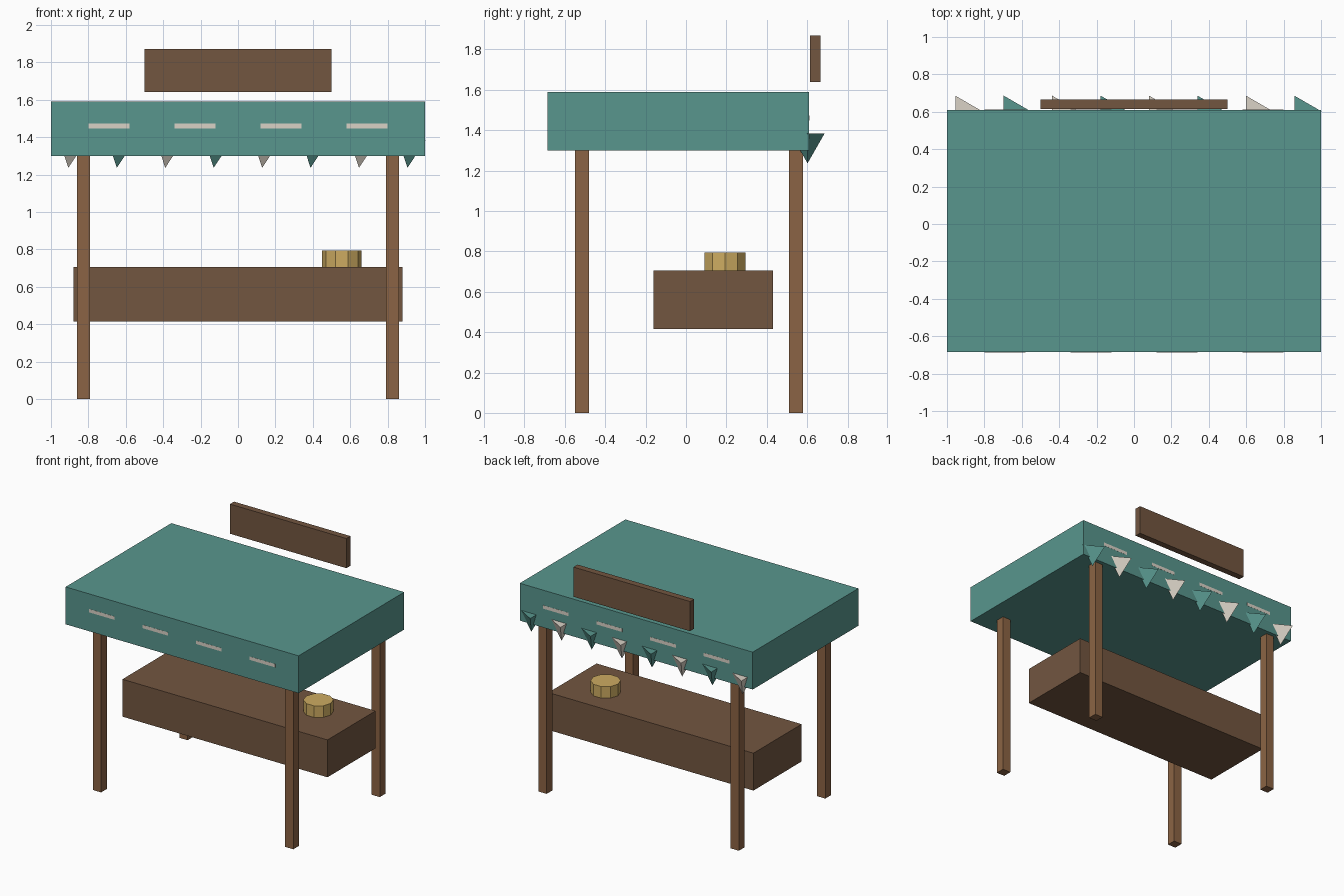
import bpy
import math

if "Cube" in bpy.data.objects:
    bpy.data.objects.remove(bpy.data.objects["Cube"])


def material(name, rgb):
    m = bpy.data.materials.new(name)
    m.diffuse_color = (*rgb, 1)
    m.use_nodes = True
    m.node_tree.nodes["Principled BSDF"].inputs["Base Color"].default_value = m.diffuse_color
    return m


TEAL = material("teal_cloth", (0.098, 0.305, 0.27))
CREAM = material("cream_cloth", (0.70, 0.645, 0.565))
BROWN = material("dark_wood", (0.17, 0.093, 0.051))
POST = material("post_wood", (0.26, 0.127, 0.058))
GOLD = material("gold", (0.61, 0.41, 0.12))


def box(name, x, y, z, mat):
    """Box from (min, max) ranges on each axis."""
    ranges = (x, y, z)
    bpy.ops.mesh.primitive_cube_add(size=1, location=[(a + b) / 2 for a, b in ranges])
    ob = bpy.context.object
    ob.name = name
    ob.scale = [b - a for a, b in ranges]
    bpy.ops.object.transform_apply(location=False, rotation=False, scale=True)
    ob.data.materials.append(mat)
    return ob


def pennant(name, x, y, top, tip, r, mat):
    """Inverted three-sided pyramid with one corner pointing to +x."""
    verts = [(r * math.cos(a), r * math.sin(a), top)
             for a in (math.tau * i / 3 for i in range(3))] + [(0, 0, tip)]
    me = bpy.data.meshes.new(name)
    me.from_pydata(verts, [], [(0, 1, 2), (1, 0, 3), (2, 1, 3), (0, 2, 3)])
    me.materials.append(mat)
    ob = bpy.data.objects.new(name, me)
    ob.location = (x, y, 0)
    bpy.context.collection.objects.link(ob)


# Four posts
for side, xr in (("left", (-0.86, -0.79)), ("right", (0.79, 0.86))):
    for end, yr in (("front", (-0.55, -0.48)), ("back", (0.51, 0.58))):
        box(f"{end}_{side}_post", xr, yr, (0, 1.30), POST)

# Canopy with faint cream bands showing on its front and back
box("canopy", (-1, 1), (-0.685, 0.61), (1.30, 1.59), TEAL)
for i in range(4):
    x = -0.69 + 0.46 * i
    box(f"canopy_band_{i + 1}", (x - 0.11, x + 0.11), (-0.686, 0.611), (1.447, 1.473), CREAM)

# Counter, round pot and sign board
box("counter", (-0.88, 0.88), (-0.16, 0.43), (0.415, 0.705), BROWN)
box("sign_board", (-0.5, 0.5), (0.615, 0.665), (1.64, 1.87), BROWN)
bpy.ops.mesh.primitive_cylinder_add(vertices=10, radius=0.106, depth=0.09,
                                    location=(0.555, 0.193, 0.75),
                                    rotation=(0, 0, math.pi / 2))
pot = bpy.context.object
pot.name = "round_pot"
pot.data.materials.append(GOLD)

# Row of alternating pennants along the back edge
for i in range(8):
    pennant(f"pennant_{i + 1}", -0.907 + 0.259 * i, 0.602, 1.383, 1.236, 0.097,
            TEAL if i % 2 else CREAM)
